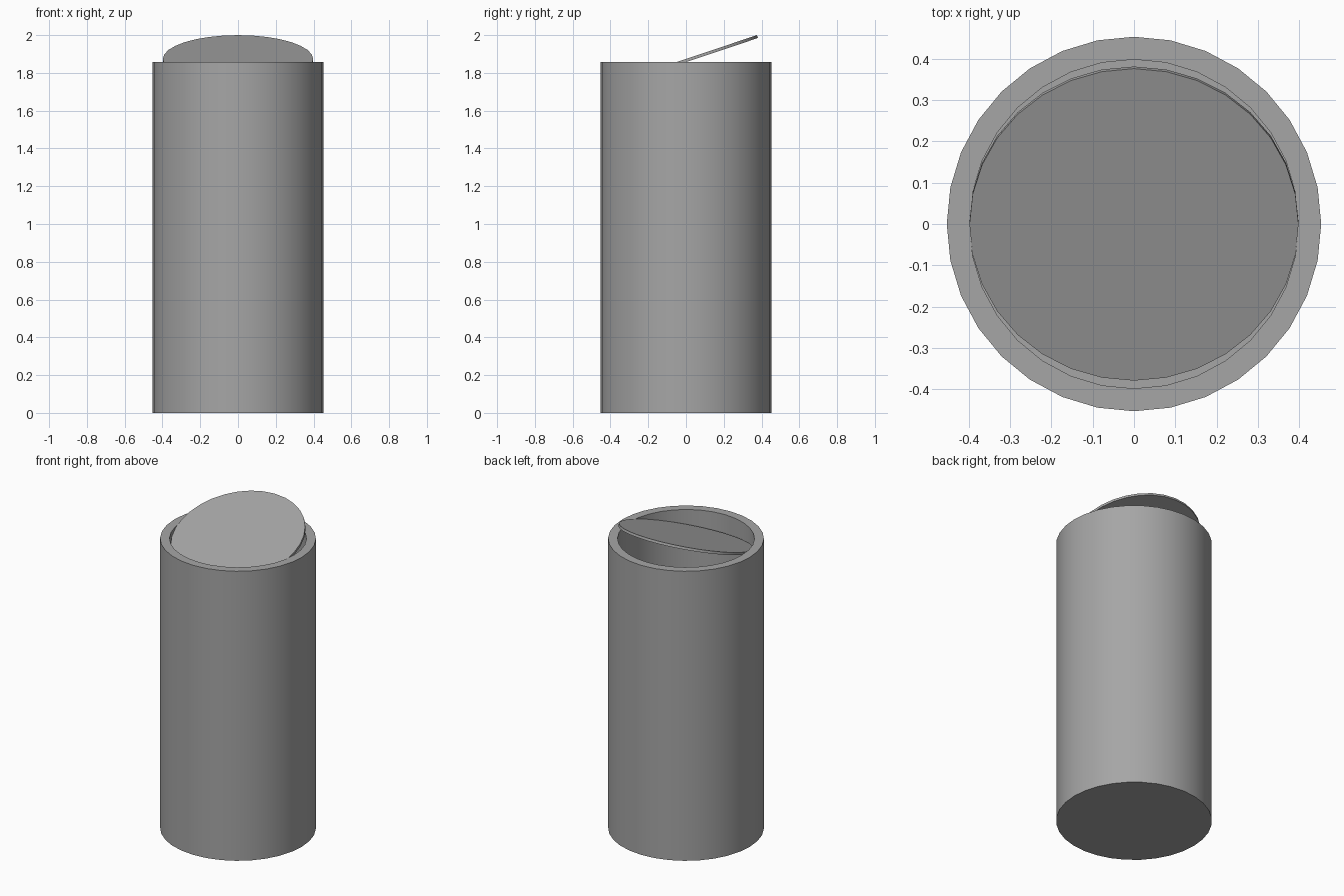
import bpy
import math

SIDES = 32
HEIGHT = 1.857
OUTER, INNER = 0.453, 0.398
FLOOR = 0.055

cube = bpy.data.objects.get("Cube")
if cube:
    bpy.data.objects.remove(cube, do_unlink=True)

grey = bpy.data.materials.new("mid grey")
grey.use_nodes = True
grey.diffuse_color = (0.38, 0.38, 0.38, 1)
grey.node_tree.nodes["Principled BSDF"].inputs["Base Color"].default_value = grey.diffuse_color


def lathe(name, rings):
    """Turn (radius, height) rings about z, closing both ends with flat caps."""
    verts, faces = [], []
    for radius, z in rings:
        for i in range(SIDES):
            a = math.tau * i / SIDES
            verts.append((radius * math.cos(a), radius * math.sin(a), z))
    for r in range(len(rings) - 1):
        for i in range(SIDES):
            j = (i + 1) % SIDES
            low, high = r * SIDES, (r + 1) * SIDES
            faces.append((low + i, low + j, high + j, high + i))
    last = (len(rings) - 1) * SIDES
    faces.append(tuple(reversed(range(SIDES))))
    faces.append(tuple(range(last, last + SIDES)))

    mesh = bpy.data.meshes.new(name)
    mesh.from_pydata(verts, [], faces)
    mesh.materials.append(grey)
    obj = bpy.data.objects.new(name, mesh)
    bpy.context.collection.objects.link(obj)
    bpy.ops.object.select_all(action="DESELECT")
    obj.select_set(True)
    bpy.context.view_layer.objects.active = obj
    bpy.ops.object.shade_smooth_by_angle(angle=math.radians(30))
    return obj


# Hollow bin body: outer wall, flat rim, inner wall and floor
lathe("bin_body", [(OUTER, 0), (OUTER, HEIGHT), (INNER, HEIGHT), (INNER, FLOOR)])

# Thin swing lid, tipped up at the back
lid = lathe("swing_lid", [(0.398, -0.008), (0.398, 0.008)])
lid.location = (0, 0.001, 1.866)
lid.rotation_euler.x = math.radians(18.5)
